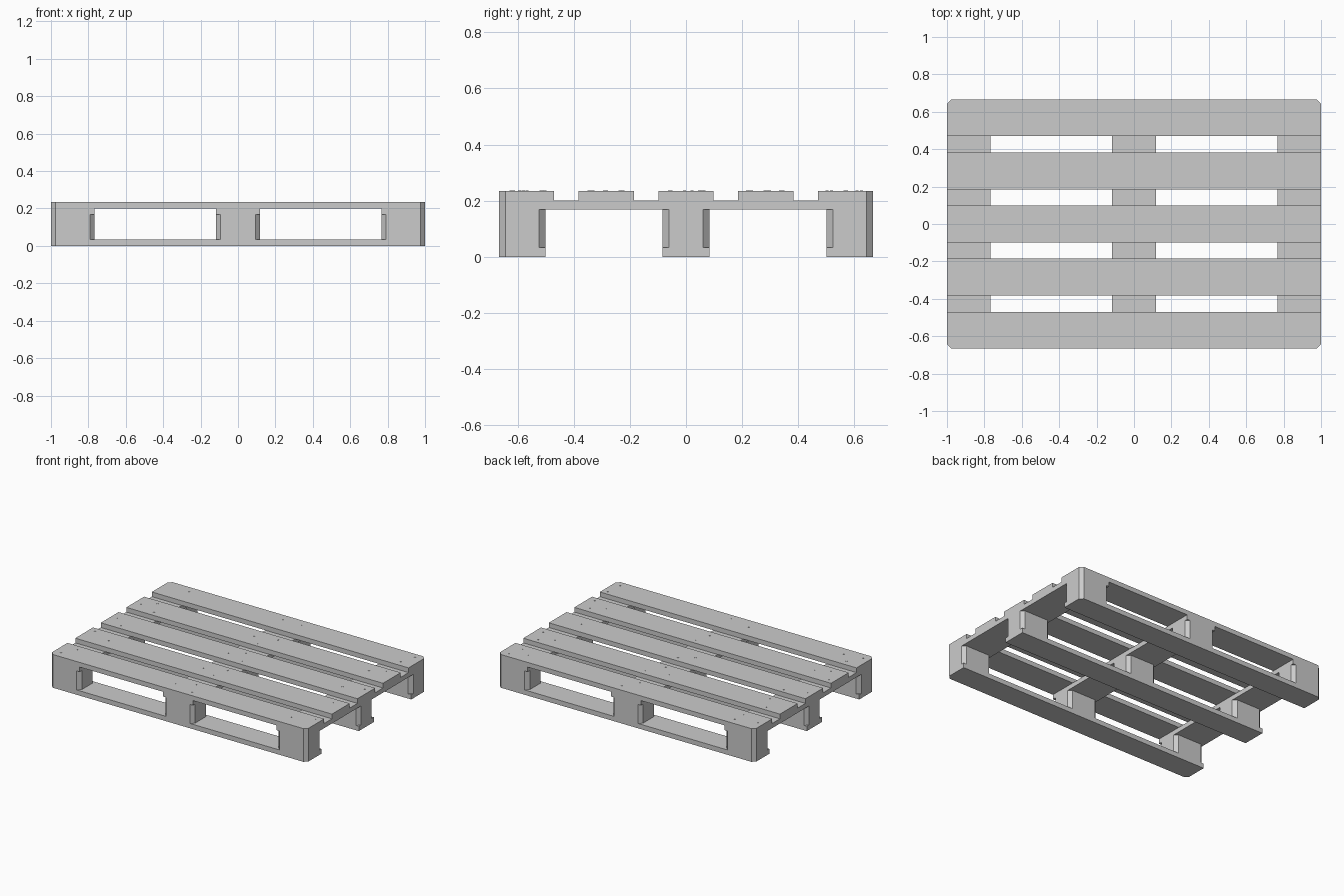
import bpy, bmesh
from math import cos, sin, pi

if "Cube" in bpy.data.objects:
    bpy.data.objects.remove(bpy.data.objects["Cube"])

CH = 0.0235                      # corner chamfer
HX, HY = 1.0, 2 / 3              # half footprint
Z_SKID, Z_BLOCK, Z_CROSS, Z_TOP = 0.0338, 0.168, 0.201, 0.234


def prism(name, outline, z0, z1):
    """Extrude a closed xy outline from z0 to z1."""
    bm = bmesh.new()
    face = bm.faces.new([bm.verts.new((x, y, z0)) for x, y in outline])
    ext = bmesh.ops.extrude_face_region(bm, geom=[face])
    for v in ext["geom"]:
        if isinstance(v, bmesh.types.BMVert):
            v.co.z = z1
    bmesh.ops.recalc_face_normals(bm, faces=bm.faces)
    mesh = bpy.data.meshes.new(name)
    bm.to_mesh(mesh)
    bm.free()
    obj = bpy.data.objects.new(name, mesh)
    bpy.context.collection.objects.link(obj)
    return obj


def plank(name, cx, cy, w, d, z0, z1, all_corners=False):
    """Box whose corners are cut where they meet the pallet's outer corners."""
    pts = []
    for sx, sy in ((-1, -1), (1, -1), (1, 1), (-1, 1)):
        x, y = cx + sx * w / 2, cy + sy * d / 2
        outer = abs(x) > HX - 0.001 and abs(y) > HY - 0.001
        if all_corners or outer:
            cut = [(x - sx * CH, y), (x, y - sy * CH)]
            pts += cut if sx * sy < 0 else cut[::-1]
        else:
            pts.append((x, y))
    return prism(name, pts, z0, z1)


BW, BD = 0.233, 1 / 6            # block size
cols = (-HX + BW / 2, 0, HX - BW / 2)
rows = (-HY + BD / 2, 0, HY - BD / 2)

# Bottom skids and the nine chamfered blocks
for r, y in enumerate(rows):
    plank(f"bottom_skid_{r + 1}", 0, y, 2 * HX, BD, 0, Z_SKID)
    for c, x in enumerate(cols):
        plank(f"block_{r + 1}_{c + 1}", x, y, BW, BD, Z_SKID, Z_BLOCK, True)

# Cross boards running front to back
for c, x in enumerate(cols):
    plank(f"cross_board_{c + 1}", x, 0, BW, 2 * HY, Z_BLOCK, Z_CROSS)

# Five deck boards
DW = 0.197
step = (2 * HY - DW) / 4
for i in range(5):
    plank(f"deck_board_{i + 1}", 0, (i - 2) * step, 2 * HX, DW, Z_CROSS, Z_TOP)

# Nail heads, three at each joint
nails = [
    [(-.957, .567), (-.807, .61), (-.813, .519), (-.075, .61), (.005, .503),
     (.075, .61), (.829, .572), (.941, .626), (.904, .519)],
    [(-.952, .281), (-.869, .345), (-.813, .227), (-.083, .297), (.075, .337),
     (.005, .219), (.818, .289), (.909, .345), (.949, .233)],
    [(-.957, .021), (-.807, .064), (-.872, -.059), (-.07, -.005), (.021, .059),
     (.07, -.053), (.818, -.005), (.955, .048), (.912, -.053)],
    [(-.957, -.225), (-.893, -.337), (-.805, -.291), (-.072, -.283), (.075, -.225),
     (.048, -.332), (.824, -.289), (.912, -.235), (.952, -.345)],
    [(-.89, -.516), (-.949, -.615), (-.813, -.594), (-.083, -.58), (.035, -.513),
     (.078, -.623), (.813, -.567), (.963, -.503), (.949, -.623)],
]
for r, row in enumerate(nails):
    for n, (x, y) in enumerate(row):
        ring = [(x + 0.0055 * cos(k * pi / 4), y + 0.0055 * sin(k * pi / 4)) for k in range(8)]
        prism(f"nail_head_{r + 1}_{n + 1}", ring, Z_TOP - 0.004, Z_TOP + 0.0015)
